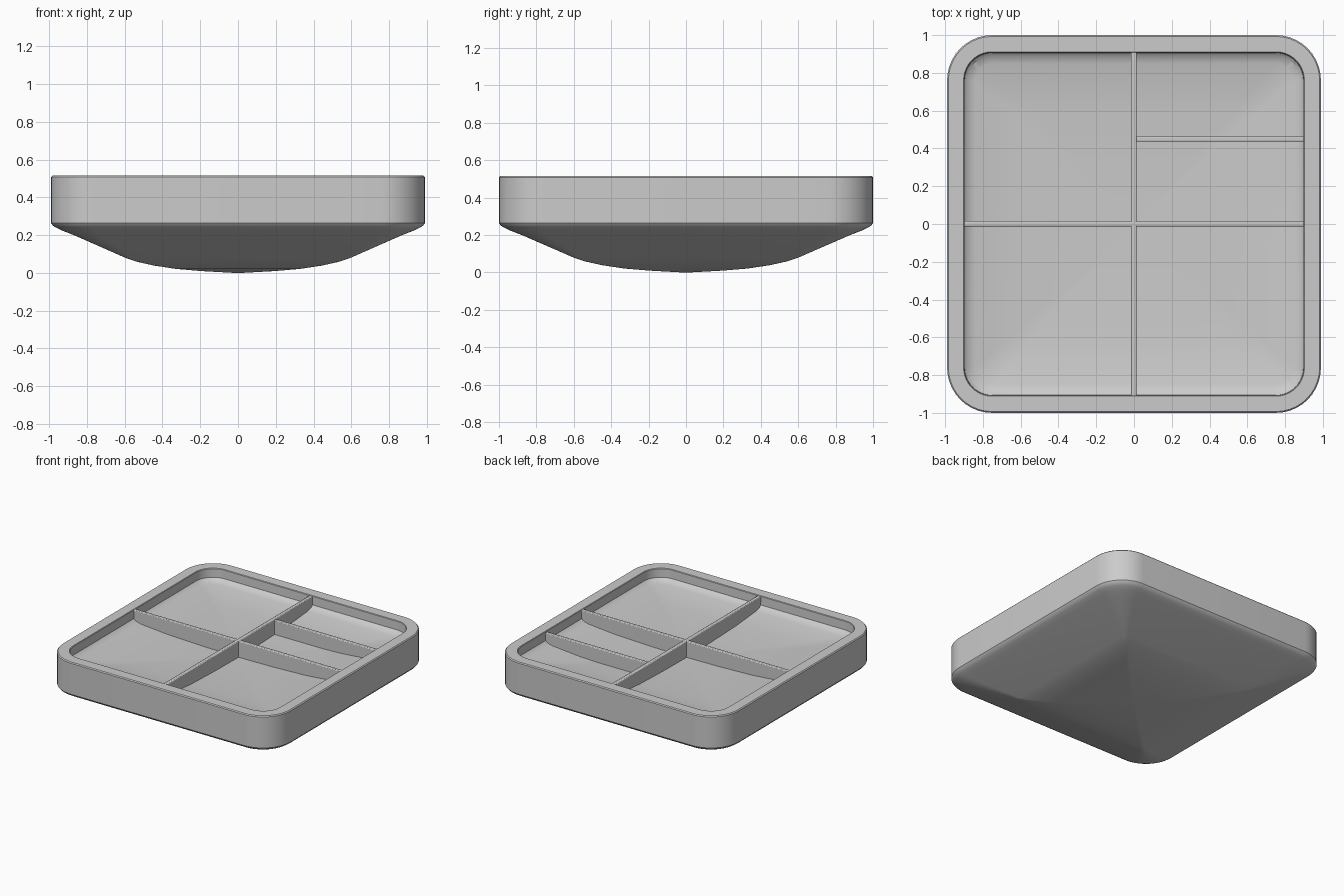
import bpy, bmesh, math

if "Cube" in bpy.data.objects:
    bpy.data.objects.remove(bpy.data.objects["Cube"])


def smooth(obj, angle=28):
    bpy.ops.object.select_all(action='DESELECT')
    obj.select_set(True)
    bpy.context.view_layer.objects.active = obj
    bpy.ops.object.shade_smooth_by_angle(angle=math.radians(angle))


def rounded_square(bm, half, z, radius, seg=10):
    ring = []
    for k in range(4):
        a0 = k * math.pi / 2
        cx = (half - radius) * (1 if k in (0, 3) else -1)
        cy = (half - radius) * (1 if k in (0, 1) else -1)
        for i in range(seg + 1):
            a = a0 + math.pi / 2 * i / seg
            ring.append(bm.verts.new(((cx + radius * math.cos(a)) * 0.99,
                                      cy + radius * math.sin(a), z)))
    return ring


# Tray: rounded-square loft from the domed underside, up the wall, into the recess
# (half width, height, corner radius)
profile = [
    (0.02, 0.004, 0.002), (0.2, 0.010, 0.01), (0.33, 0.021, 0.015),
    (0.45, 0.039, 0.02), (0.54, 0.059, 0.025), (0.60, 0.079, 0.03),
    (0.88, 0.201, 0.14), (0.935, 0.222, 0.18), (0.97, 0.238, 0.21),
    (0.99, 0.25, 0.23), (1.0, 0.264, 0.24),
    (1.0, 0.508, 0.24), (0.993, 0.515, 0.233),
    (0.912, 0.515, 0.152), (0.908, 0.511, 0.148),
    (0.906, 0.445, 0.146), (0.89, 0.43, 0.13), (0.85, 0.418, 0.10),
    (0.6, 0.397, 0.05), (0.3, 0.387, 0.02), (0.02, 0.384, 0.002),
]
bm = bmesh.new()
rings = [rounded_square(bm, *p) for p in profile]
n = len(rings[0])
for a, b in zip(rings, rings[1:]):
    for i in range(n):
        j = (i + 1) % n
        bm.faces.new((a[i], a[j], b[j], b[i]))
bm.faces.new(rings[0][::-1])
bm.faces.new(rings[-1])
# rest the dome on the ground
for v in rings[0]:
    v.co.z = 0
bmesh.ops.recalc_face_normals(bm, faces=bm.faces)
mesh = bpy.data.meshes.new("tray")
bm.to_mesh(mesh)
bm.free()
tray = bpy.data.objects.new("tray", mesh)
bpy.context.collection.objects.link(tray)
smooth(tray)


# Dividers: thin bars with softened top edges
def divider(name, x0, x1, y0, y1, top):
    base = 0.36
    bpy.ops.mesh.primitive_cube_add(
        size=1, location=((x0 + x1) / 2, (y0 + y1) / 2, (base + top) / 2))
    obj = bpy.context.object
    obj.name = name
    obj.scale = (x1 - x0, y1 - y0, top - base)
    bpy.ops.object.transform_apply(location=False, rotation=False, scale=True)
    bevel = obj.modifiers.new("soft_edges", 'BEVEL')
    bevel.width = 0.006
    bevel.segments = 2
    smooth(obj, 40)


divider("long_divider", -0.016, 0.014, -0.915, 0.915, 0.511)
divider("cross_divider", -0.905, 0.905, -0.013, 0.015, 0.511)
divider("short_divider", 0.0, 0.905, 0.436, 0.464, 0.503)
